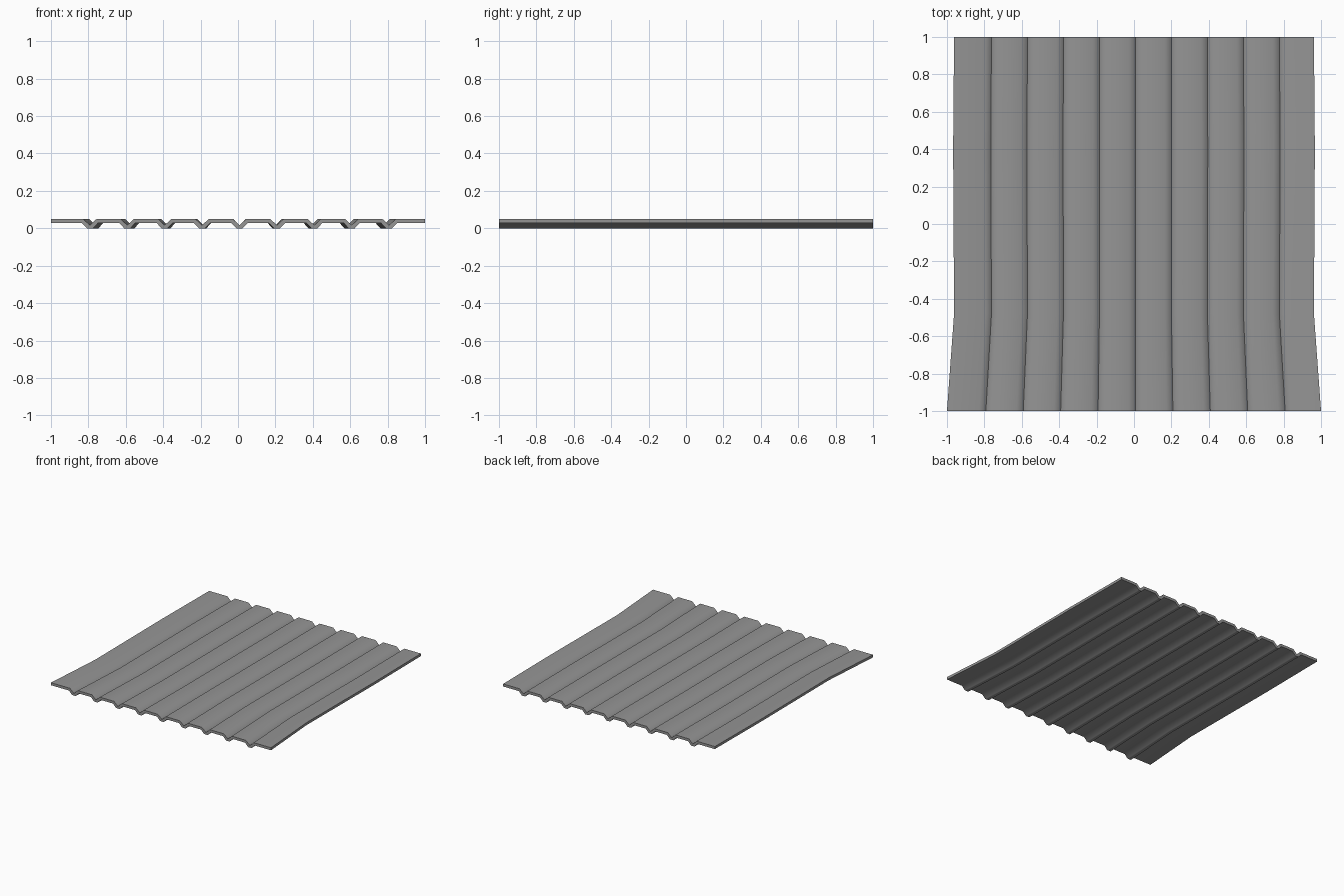
import bpy, bmesh
from math import radians

if "Cube" in bpy.data.objects:
    bpy.data.objects.remove(bpy.data.objects["Cube"])

# Groove cross-section as (x offset, z): upper skin and lower skin
TOP_GROOVE = [(-0.036, 0.05), (0.0, 0.017), (0.036, 0.05)]
LOW_GROOVE = [(-0.044, 0.029), (-0.016, 0.0), (0.016, 0.0), (0.044, 0.029)]
CENTRES = [0.008 + 0.2 * i for i in range(-4, 5)]
# Depth stations as (y, width scale): the sheet flares at the front
STATIONS = [(-1.0, 1.0), (-0.48, 0.962), (0.4, 0.967), (1.0, 0.962)]


def skin(groove, edge_z):
    pts = [(-1.0, edge_z)]
    for c in CENTRES:
        pts += [(c + dx, z) for dx, z in groove]
    return pts + [(1.0, edge_z)]


bm = bmesh.new()


def make_skin(pts):
    rows = [[bm.verts.new((x * s, y, z)) for x, z in pts] for y, s in STATIONS]
    for a, b in zip(rows, rows[1:]):
        for i in range(len(pts) - 1):
            bm.faces.new((a[i], a[i + 1], b[i + 1], b[i]))
    return rows


# Upper and lower skins
T = make_skin(skin(TOP_GROOVE, 0.05))
L = make_skin(skin(LOW_GROOVE, 0.029))

# Side edges
for r in range(len(STATIONS) - 1):
    for i in (0, -1):
        bm.faces.new((T[r][i], T[r + 1][i], L[r + 1][i], L[r][i]))

# Front and back end strips: flat, slope, groove bottom, slope, flat ...
for r in (0, -1):
    t, l = T[r], L[r]
    bm.faces.new((t[0], t[1], l[1], l[0]))
    for k in range(len(CENTRES)):
        i, j = 1 + 3 * k, 1 + 4 * k
        bm.faces.new((t[i], t[i + 1], l[j + 1], l[j]))
        bm.faces.new((t[i + 1], l[j + 2], l[j + 1]))
        bm.faces.new((t[i + 1], t[i + 2], l[j + 3], l[j + 2]))
        bm.faces.new((t[i + 2], t[i + 3], l[j + 4], l[j + 3]))

bmesh.ops.recalc_face_normals(bm, faces=bm.faces[:])
mesh = bpy.data.meshes.new("corrugated_sheet")
bm.to_mesh(mesh)
bm.free()
sheet = bpy.data.objects.new("corrugated_sheet", mesh)
bpy.context.collection.objects.link(sheet)

# Dark grey metal
mat = bpy.data.materials.new("dark_grey")
mat.diffuse_color = (0.3, 0.3, 0.3, 1)
mat.use_nodes = True
mat.node_tree.nodes["Principled BSDF"].inputs["Base Color"].default_value = mat.diffuse_color
mesh.materials.append(mat)

# Soft groove shoulders, sharp rims, flats kept evenly shaded
bpy.context.view_layer.objects.active = sheet
sheet.select_set(True)
bpy.ops.object.shade_smooth_by_angle(angle=radians(60))
weighted = sheet.modifiers.new("even_flats", 'WEIGHTED_NORMAL')
weighted.keep_sharp = True
